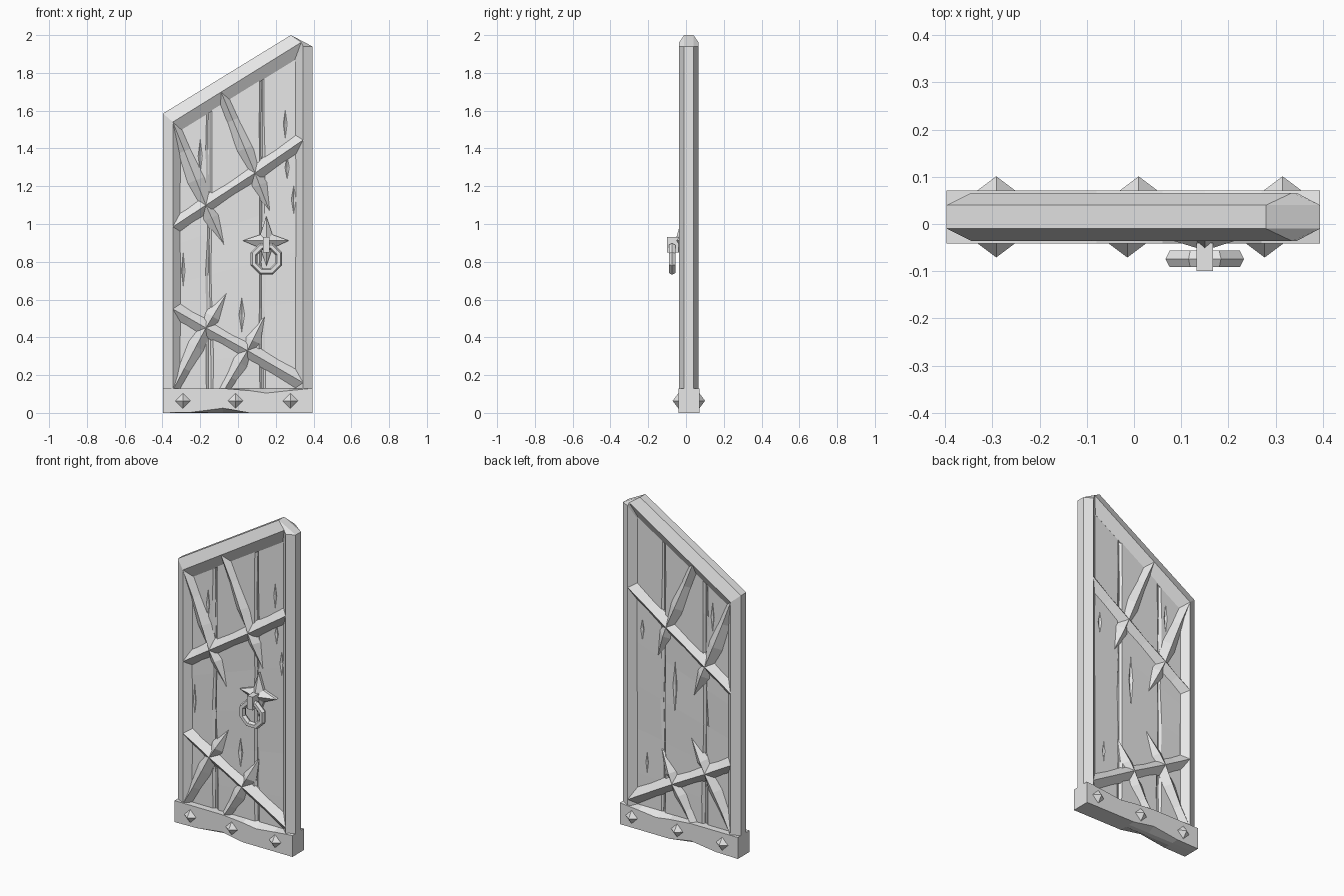
import bpy, bmesh, math, random
from mathutils import Vector

random.seed(4)
if "Cube" in bpy.data.objects:
    bpy.data.objects.remove(bpy.data.objects["Cube"], do_unlink=True)

grey = bpy.data.materials.new("pale grey")
grey.use_nodes = True
GREY = (0.8, 0.8, 0.8, 1)
grey.diffuse_color = GREY
grey.node_tree.nodes["Principled BSDF"].inputs["Base Color"].default_value = GREY

MID = 0.015          # middle plane of the door thickness
FACE = 0.015         # half thickness of the planks
RIDGE = 0.051        # half thickness at the raised ridges


def finish(bm, name):
    bmesh.ops.remove_doubles(bm, verts=bm.verts, dist=0.0001)
    bmesh.ops.recalc_face_normals(bm, faces=bm.faces)
    mesh = bpy.data.meshes.new(name)
    bm.to_mesh(mesh)
    bm.free()
    mesh.materials.append(grey)
    ob = bpy.data.objects.new(name, mesh)
    bpy.context.collection.objects.link(ob)
    return ob


def loft(name, loops, ring=False):
    """Skin a list of equal closed loops, capped or joined into a ring."""
    bm = bmesh.new()
    rows = [[bm.verts.new(p) for p in loop] for loop in loops]
    n = len(rows[0])
    pairs = list(zip(rows, rows[1:] + rows[:1])) if ring else list(zip(rows, rows[1:]))
    for a, b in pairs:
        for i in range(n):
            j = (i + 1) % n
            bm.faces.new((a[i], a[j], b[j], b[i]))
    if not ring:
        bm.faces.new(rows[0])
        bm.faces.new(rows[-1])
    return finish(bm, name)


# Frame: outer edge, raised ridge and inner slope on both sides
outer = [(-0.397, 0.05), (0.394, 0.05), (0.394, 1.94), (0.28, 2.0), (-0.397, 1.585)]
ridge = [(-0.345, 0.05), (0.345, 0.05), (0.345, 1.94), (0.335, 1.962), (-0.345, 1.54)]
inner = [(-0.305, 0.05), (0.305, 0.05), (0.305, 1.86), (0.30, 1.868), (-0.305, 1.495)]
levels = [(outer, -0.025), (ridge, -RIDGE), (inner, -FACE),
          (inner, FACE), (ridge, RIDGE), (outer, 0.025)]
loft("door_frame", [[(x, MID + h, z) for x, z in pts] for pts, h in levels], ring=True)


# Planks with worn edges, closed behind by a thin core
def top_z(x):
    return 1.715 + 0.62 * x


def plank(name, left, right, depth):
    loops = []
    steps = 7
    for i in range(steps + 1):
        t = i / steps
        a = left + random.uniform(-0.006, 0.004)
        b = right + random.uniform(-0.004, 0.006)
        d = depth + random.uniform(-0.002, 0.002)
        c = random.uniform(0.008, 0.016)
        section = [(a, -0.006), (a + c, -d), (b - c, -d), (b, -0.006),
                   (b, 0.006), (b - c, d), (a + c, d), (a, 0.006)]
        loops.append([(x, MID + y, 0.06 + t * (top_z(x) - 0.06)) for x, y in section])
    return loft(name, loops)


planks = [plank("plank_right", -0.325, -0.155, 0.015),
          plank("plank_middle", -0.147, 0.124, 0.018),
          plank("plank_left", 0.132, 0.325, 0.015)]
core = [(-0.32, 0.06), (0.32, 0.06), (0.32, 1.9), (-0.32, 1.5)]
loft("plank_core", [[(x, MID + s * 0.003, z) for x, z in core] for s in (-1, 1)])


# Splits carved into the planks: x, z, half height, side
def diamond(bm, center, rx, ry, rz):
    ring = [bm.verts.new(Vector(center) + Vector(o))
            for o in ((rx, 0, 0), (0, 0, rz), (-rx, 0, 0), (0, 0, -rz))]
    for s in (-1, 1):
        tip = bm.verts.new(Vector(center) + Vector((0, s * ry, 0)))
        for i in range(4):
            bm.faces.new((ring[i], ring[(i + 1) % 4], tip))


splits = [(0.25, 1.53, 0.12, -1), (0.26, 1.3, 0.09, -1), (0.295, 1.13, 0.1, -1),
          (-0.2, 1.36, 0.14, -1), (-0.29, 0.75, 0.15, -1), (0.02, 0.52, 0.1, -1),
          (0.27, 1.2, 0.09, 1), (0.05, 0.92, 0.18, 1), (0.24, 0.4, 0.12, 1),
          (-0.2, 1.4, 0.14, 1)]
bm = bmesh.new()
for x, z, h, side in splits:
    diamond(bm, (x, MID + side * 0.02, z), 0.017, 0.013, h)
cutter = finish(bm, "split_cutter")
cutter.hide_render = True
for ob in planks:
    mod = ob.modifiers.new("splits", 'BOOLEAN')
    mod.operation = 'DIFFERENCE'
    mod.solver = 'EXACT'
    mod.object = cutter
    bpy.context.view_layer.objects.active = ob
    bpy.ops.object.modifier_apply(modifier=mod.name)
bpy.data.objects.remove(cutter, do_unlink=True)


# Ridged braces: each runs through the door, showing on both faces
def brace(name, a, b, stations):
    """stations: (position along, half width, ridge height)."""
    a, b = Vector(a), Vector(b)
    d = (b - a).normalized()
    side = Vector((-d.y, d.x))
    loops = []
    for t, w, r in stations:
        p = a.lerp(b, t)
        l, m = p + side * w, p - side * w
        loops.append([(l.x, MID - 0.013, l.y), (p.x, MID - r, p.y), (m.x, MID - 0.013, m.y),
                      (m.x, MID + 0.013, m.y), (p.x, MID + r, p.y), (l.x, MID + 0.013, l.y)])
    return loft(name, loops)


BAR = [(0, 0.046, RIDGE), (0.5, 0.04, RIDGE - 0.002), (1, 0.046, RIDGE)]
ARM = [(0, 0.03, RIDGE), (0.3, 0.05, RIDGE - 0.004), (0.65, 0.036, RIDGE - 0.008), (1, 0.03, RIDGE)]
SPIKE = [(0, 0.025, RIDGE), (0.3, 0.046, RIDGE - 0.006), (1, 0.001, 0.016)]
up_a, up_b = (-0.17, 1.1), (0.09, 1.27)
low_a, low_b = (-0.17, 0.45), (0.05, 0.33)
for label, path in (("upper", [(-0.345, 0.985), up_a, up_b, (0.345, 1.445)]),
                    ("lower", [(-0.345, 0.55), low_a, low_b, (0.345, 0.16)])):
    for i in range(3):
        brace(f"{label}_crossbar_{i + 1}", path[i], path[i + 1], BAR)
for i, (a, b) in enumerate([(up_a, (-0.345, 1.54)), (up_b, (-0.09, 1.70)),
                            (low_a, (-0.345, 0.12)), (low_b, (-0.08, 0.11))]):
    brace(f"brace_arm_{i + 1}", a, b, ARM)
for i, (a, b) in enumerate([(up_a, (-0.07, 0.88)), (up_b, (0.17, 1.06)),
                            (low_a, (-0.05, 0.65)), (low_b, (0.14, 0.51))]):
    brace(f"brace_spike_{i + 1}", a, b, SPIKE)

# Base band with chipped edges on the front and back
band_x = [-0.397, -0.25, -0.08, 0.06, 0.15, 0.27, 0.394]
low_chip = [0, 0.003, 0.025, 0, 0, 0, 0]
top_chip = [0, 0, 0, 0.012, 0.025, 0.012, 0]
loops = []
for x, lo, hi in zip(band_x, low_chip, top_chip):
    loops.append([(x, -0.041, lo), (x, 0, 0), (x, 0.03, 0), (x, 0.071, lo),
                  (x, 0.071, 0.13 - hi), (x, 0.03, 0.13), (x, 0, 0.13), (x, -0.041, 0.13 - hi)])
loft("base_band", loops)

# Diamond studs
for face, y, places in (("front", -0.041, (-0.292, -0.014, 0.277)),
                        ("back", 0.071, (-0.292, 0.01, 0.315))):
    for i, x in enumerate(places):
        bm = bmesh.new()
        diamond(bm, (x, y, 0.064), 0.04, 0.03, 0.04)
        finish(bm, f"{face}_stud_{i + 1}")

# Star-shaped handle plate
HX = 0.15
tips = [(0.12, 0), (0.032, 0.032), (0, 0.13), (-0.032, 0.032),
        (-0.125, 0), (-0.032, -0.04), (0, -0.135), (0.032, -0.04)]
bm = bmesh.new()
rim = [bm.verts.new((HX + x, -0.018, 0.912 + z)) for x, z in tips]
back = [bm.verts.new((HX + x, 0.004, 0.912 + z)) for x, z in tips]
peak = bm.verts.new((HX, -0.056, 0.912))
for i in range(8):
    j = (i + 1) % 8
    bm.faces.new((rim[i], rim[j], peak))
    bm.faces.new((rim[i], rim[j], back[j], back[i]))
bm.faces.new(back)
finish(bm, "handle_plate")

# Hook and octagonal ring
bm = bmesh.new()
bmesh.ops.create_cube(bm, size=1)
for v in bm.verts:
    v.co = Vector((HX + v.co.x * 0.036, -0.07 + v.co.y * 0.06, 0.89 + v.co.z * 0.08))
finish(bm, "handle_hook")
loops = []
for i in range(8):
    a = math.tau * (i + 0.5) / 8
    loop = []
    for k in range(6):
        b = math.tau * k / 6
        r = 0.071 + 0.019 * math.cos(b)
        loop.append((HX + r * math.cos(a), -0.074 + 0.02 * math.sin(b), 0.815 + r * math.sin(a)))
    loops.append(loop)
loft("handle_ring", loops, ring=True)
